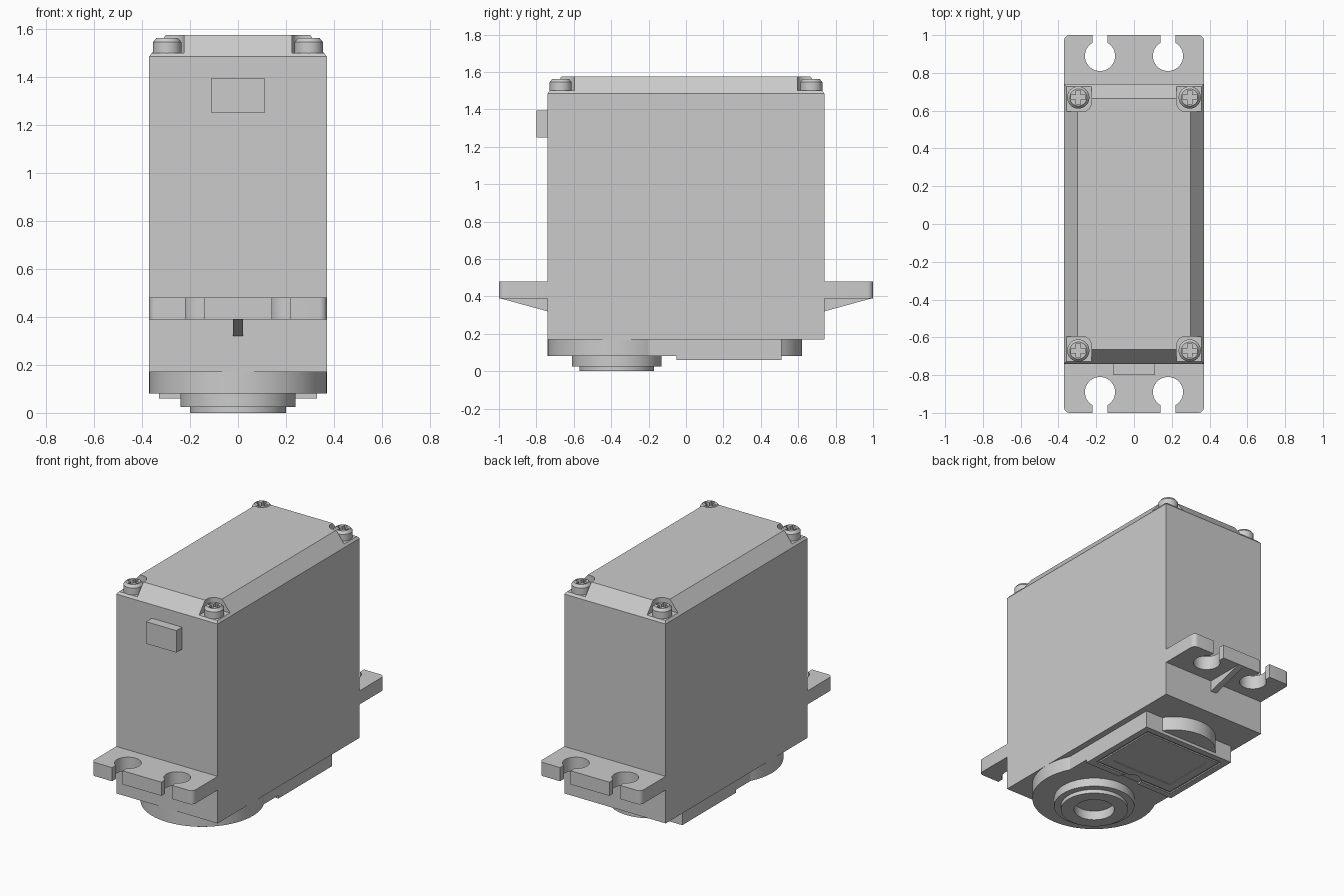
import bpy, bmesh, math
from mathutils import Matrix

cube = bpy.data.objects.get("Cube")
if cube:
    bpy.data.objects.remove(cube)

grey = bpy.data.materials.new("plain grey")
grey.use_nodes = True
GREY = (0.6, 0.6, 0.6, 1)
grey.diffuse_color = GREY
grey.node_tree.nodes["Principled BSDF"].inputs["Base Color"].default_value = GREY


def finish(name, bm):
    bmesh.ops.recalc_face_normals(bm, faces=bm.faces)
    mesh = bpy.data.meshes.new(name)
    bm.to_mesh(mesh)
    bm.free()
    mesh.materials.append(grey)
    ob = bpy.data.objects.new(name, mesh)
    bpy.context.collection.objects.link(ob)
    return ob


def box(name, x, y, z, round_edges=0, pick=None):
    """Box from (low, high) ranges; optionally round the upright edges chosen by pick."""
    bm = bmesh.new()
    bmesh.ops.create_cube(bm, size=1)
    for v in bm.verts:
        v.co = [r[0] if c < 0 else r[1] for c, r in zip(v.co, (x, y, z))]
    if round_edges:
        edges = []
        for e in bm.edges:
            a, b = (v.co for v in e.verts)
            if abs(a.z - b.z) > 1e-4 and (pick is None or pick(a)):
                edges.append(e)
        bmesh.ops.bevel(bm, geom=edges, offset=round_edges, segments=6,
                        profile=0.5, affect='EDGES')
    return finish(name, bm)


def disc(name, x, y, r, z0, z1, sides=64, r_top=None):
    bm = bmesh.new()
    bmesh.ops.create_cone(bm, cap_ends=True, segments=sides, radius1=r,
                          radius2=r if r_top is None else r_top, depth=z1 - z0,
                          matrix=Matrix.Translation((x, y, (z0 + z1) / 2)))
    return finish(name, bm)


def combine(target, others, operation):
    """Apply booleans one by one, then delete the helper shapes."""
    for other in others:
        mod = target.modifiers.new("cut", 'BOOLEAN')
        mod.operation, mod.object, mod.solver = operation, other, 'EXACT'
        bpy.context.view_layer.update()
        graph = bpy.context.evaluated_depsgraph_get()
        mesh = bpy.data.meshes.new_from_object(target.evaluated_get(graph))
        target.modifiers.clear()
        target.data = mesh
        bpy.data.objects.remove(other)
    return target


SIDES = (-1, 1)
CORNERS = [(sx, sy) for sx in SIDES for sy in SIDES]
W, L = 0.37, 0.74          # half width and half length of the case
SHAFT_Y = -0.37


def span(a, b, s):
    return tuple(sorted((a * s, b * s)))


# Main case and the cable exit on the front
box("case", (-W, W), (-L, L), (0.17, 1.485))
box("cable_exit", (-0.11, 0.11), (-0.80, -L), (1.25, 1.395))

# Sloped cap with rounded pockets at the corners
bm = bmesh.new()
bmesh.ops.create_cube(bm, size=2)
for v in bm.verts:
    top = v.co.z > 0
    v.co.x *= 0.30 if top else W
    v.co.y *= 0.665 if top else L
    v.co.z = 1.575 if top else 1.485
cap = finish("cap", bm)
pockets = [box("pocket", span(0.225, 0.5, sx), span(0.595, 0.9, sy), (1.50, 1.7), 0.05,
               lambda p: abs(p.x) < 0.3 and abs(p.y) < 0.7)
           for sx, sy in CORNERS]
combine(cap, pockets, 'DIFFERENCE')

# Cross-head screws in the pockets
for sx, sy in CORNERS:
    x, y = sx * 0.295, sy * 0.67
    screw = disc("screw", x, y, 0.059, 1.495, 1.545, 32)
    crown = disc("crown", x, y, 0.059, 1.545, 1.562, 32, 0.045)
    combine(screw, [crown], 'UNION')
    slots = [box("slot", (x - a, x + a), (y - b, y + b), (1.535, 1.6))
             for a, b in ((0.038, 0.012), (0.012, 0.038))]
    combine(screw, slots, 'DIFFERENCE')

# Mounting ears with open keyhole slots, and a rib beneath each
for s, end in zip(SIDES, ("front", "back")):
    ear = box(end + "_ear", (-W, W), span(L, 1, s), (0.39, 0.48), 0.03,
              lambda p: abs(p.y) > 0.9)
    cutters = []
    for sx in SIDES:
        x = sx * 0.18
        cutters.append(disc("hole", x, s * 0.89, 0.08, 0.3, 0.6, 48))
        cutters.append(box("slot", (x - 0.039, x + 0.039), span(0.89, 1.1, s), (0.3, 0.6)))
    combine(ear, cutters, 'DIFFERENCE')

    bm = bmesh.new()
    profile = [(L, 0.32), (0.995, 0.39), (L, 0.39)]
    face = bm.faces.new([bm.verts.new((-0.02, s * y, z)) for y, z in profile])
    made = bmesh.ops.extrude_face_region(bm, geom=[face])["geom"]
    bmesh.ops.translate(bm, vec=(0.04, 0, 0),
                        verts=[g for g in made if isinstance(g, bmesh.types.BMVert)])
    finish(end + "_rib", bm)

# Gear cover under the case: round shaft end, straight neck, rounded tail
cover = disc("gear_cover", 0, SHAFT_Y, W, 0.08, 0.17, 96)
combine(cover, [box("neck", (-0.33, 0.33), (-0.2, 0.51), (0.08, 0.17)),
                disc("tail", 0, 0.37, 0.25, 0.08, 0.17)], 'UNION')

# Raised plate with a sunken panel, a border groove and a half-round bite
plate = box("label_plate", (-0.33, 0.33), (-0.05, 0.51), (0.06, 0.08))
border = box("border", (-0.29, 0.29), (-0.01, 0.47), (0.05, 0.068))
combine(border, [box("inner", (-0.275, 0.275), (0.005, 0.455), (0.04, 0.09))], 'DIFFERENCE')
combine(plate, [border,
                box("panel", (-0.22, 0.22), (0.07, 0.41), (0.05, 0.064)),
                disc("bite", 0, -0.05, 0.075, 0.05, 0.075)], 'DIFFERENCE')

# Output shaft collar: stepped ring with an open bore
collar = disc("shaft_collar", 0, SHAFT_Y, 0.24, 0.025, 0.08)
combine(collar, [disc("lip", 0, SHAFT_Y, 0.2, 0, 0.04)], 'UNION')
combine(collar, [disc("bore", 0, SHAFT_Y, 0.12, -0.1, 0.06)], 'DIFFERENCE')

# Smooth the curved walls while keeping real edges sharp
for ob in bpy.context.view_layer.objects:
    ob.select_set(ob.type == 'MESH' and grey.name in ob.data.materials)
bpy.context.view_layer.objects.active = cap
bpy.ops.object.shade_smooth_by_angle(angle=math.radians(30))
